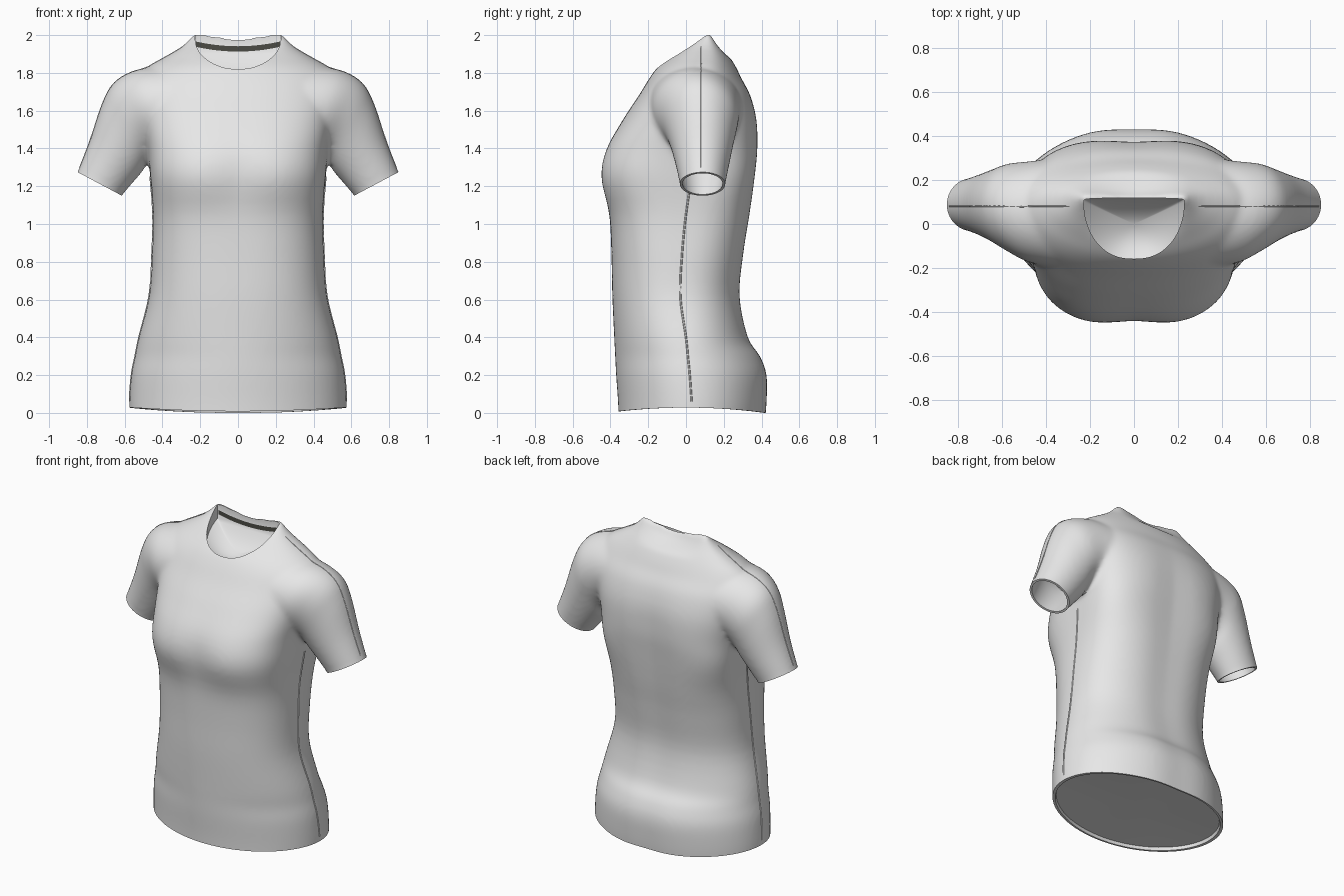
import bpy
import math
from mathutils import Vector

cube = bpy.data.objects.get("Cube")
if cube:
    bpy.data.objects.remove(cube, do_unlink=True)


def make_material(name, rgb):
    mat = bpy.data.materials.new(name)
    mat.use_nodes = True
    mat.diffuse_color = (*rgb, 1)
    mat.node_tree.nodes["Principled BSDF"].inputs["Base Color"].default_value = (*rgb, 1)
    return mat


fabric = make_material("light grey fabric", (0.8, 0.8, 0.8))
tape = make_material("dark grey tape", (0.07, 0.07, 0.06))


def resample(rows, steps):
    """Smooth curve through every row of values."""
    out = []
    for i in range(len(rows) - 1):
        quad = [rows[max(i - 1, 0)], rows[i], rows[i + 1], rows[min(i + 2, len(rows) - 1)]]
        for s in range(steps):
            t = s / steps
            out.append([b + 0.5 * t * (c - a + t * (2 * a - 5 * b + 4 * c - d + t * (3 * (b - c) + d - a)))
                        for a, b, c, d in zip(*quad)])
    return out + [rows[-1]]


def loft(rings):
    """Closed skin over rings of equal length, with fan caps."""
    n = len(rings[0])
    verts = [p for ring in rings for p in ring]
    faces = []
    for k in range(len(rings) - 1):
        for i in range(n):
            a, b = k * n + i, k * n + (i + 1) % n
            faces.append((a, b, b + n, a + n))
    for start, flip in ((0, True), ((len(rings) - 1) * n, False)):
        ring = verts[start:start + n]
        centre = len(verts)
        verts.append(sum(ring, Vector()) / n)
        for i in range(n):
            tri = (start + i, start + (i + 1) % n, centre)
            faces.append(tri[::-1] if flip else tri)
    return verts, faces


def add_mesh(name, parts, mat=None):
    verts, faces = [], []
    for v, f in parts:
        faces += [tuple(i + len(verts) for i in face) for face in f]
        verts += v
    mesh = bpy.data.meshes.new(name)
    mesh.from_pydata(verts, [], faces)
    if mat:
        mesh.materials.append(mat)
    ob = bpy.data.objects.new(name, mesh)
    bpy.context.collection.objects.link(ob)
    return ob


def power(v, e):
    return math.copysign(abs(v) ** e, v)


ANGLES = [math.tau * i / 72 for i in range(72)]

# Torso: height, half width, front y, back y, side seam y, squareness
TORSO = [
    (-0.06, 0.575, -0.355, 0.43, 0.03, 2),
    (0.06, 0.575, -0.36, 0.44, 0.03, 2),
    (0.2, 0.565, -0.37, 0.44, 0.02, 2),
    (0.3, 0.545, -0.375, 0.405, 0.01, 2),
    (0.4, 0.525, -0.38, 0.34, 0, 2.1),
    (0.62, 0.47, -0.39, 0.295, -0.03, 2.3),
    (0.85, 0.455, -0.395, 0.315, -0.02, 2.5),
    (1.05, 0.45, -0.405, 0.345, 0, 2.8),
    (1.25, 0.465, -0.435, 0.37, 0.03, 3.3),
    (1.4, 0.48, -0.415, 0.385, 0.05, 3),
    (1.55, 0.51, -0.335, 0.38, 0.07, 2.7),
    (1.68, 0.54, -0.25, 0.345, 0.08, 2.4),
    (1.77, 0.535, -0.195, 0.295, 0.08, 2.2),
    (1.83, 0.48, -0.15, 0.265, 0.09, 2.1),
    (1.88, 0.395, -0.09, 0.235, 0.1, 2.2),
    (1.94, 0.297, -0.01, 0.19, 0.11, 2.5),
    (2.01, 0.23, 0.085, 0.145, 0.12, 2.5),
]


def torso_ring(z, w, front, back, seam, square):
    ring = []
    for a in ANGLES:
        x = w * power(math.cos(a), 2 / square)
        s = power(math.sin(a), 2 / square)
        y = seam + s * ((back - seam) if s > 0 else (seam - front))
        if s < 0:   # bust
            y -= 0.018 * -s * math.exp(-((abs(x) - 0.19) ** 2 + (z - 1.25) ** 2) / 0.025)
        else:       # spine hollow
            y -= 0.014 * s * math.exp(-(x / 0.13) ** 2) * min(1, max(0, (1.8 - z) * 3))
        dip = max(0, z - 1.88) * 0.5 * max(0, 1 - (x / 0.23) ** 2)
        ring.append(Vector((x, y, z - dip)))
    return ring


# Sleeve: upper edge x z, lower edge x z, centre y, half depth
SLEEVE = [
    (0.38, 1.84, 0.29, 1.39, 0.05, 0.25),
    (0.54, 1.815, 0.40, 1.38, 0.055, 0.23),
    (0.655, 1.75, 0.465, 1.345, 0.075, 0.2),
    (0.72, 1.635, 0.505, 1.28, 0.083, 0.172),
    (0.785, 1.44, 0.56, 1.215, 0.087, 0.143),
    (0.85, 1.275, 0.615, 1.15, 0.088, 0.12),
]
CUFF_STEP = (0.023, -0.044)


def sleeve_ring(side, row, grow=0.0, push=0.0):
    tx, tz, bx, bz, yc, depth = row
    up = Vector((tx - bx, 0, tz - bz)) / 2
    mid = Vector(((tx + bx) / 2 + push * CUFF_STEP[0], yc, (tz + bz) / 2 + push * CUFF_STEP[1]))
    up *= 1 + grow / up.length
    pts = []
    for a in ANGLES:
        p = mid + up * math.cos(a) + Vector((0, (depth + grow) * math.sin(a), 0))
        pts.append(Vector((p.x * side, p.y, p.z)))
    return pts if side < 0 else pts[::-1]


parts = [loft([torso_ring(*r) for r in resample(TORSO, 4)])]
for side in (1, -1):
    rings = [sleeve_ring(side, r) for r in resample(SLEEVE, 4)]
    parts.append(loft(rings + [sleeve_ring(side, SLEEVE[-1], 0, 1)]))
shirt = add_mesh("shirt_body", parts)

# Cutters: hollow cuffs, arched hem, scooped neck
cutters = []
for side, name in ((1, "left"), (-1, "right")):
    end = SLEEVE[-1]
    rings = [sleeve_ring(side, r, -0.014) for r in resample(SLEEVE[2:], 4)[2:]]
    rings += [sleeve_ring(side, end, 0.06), sleeve_ring(side, end, 0.06, 4)]
    cutters.append(add_mesh(name + "_cuff_cutter", [loft(rings)]))


def hem_ring(scale, lift, arch=True):
    base = torso_ring(*TORSO[1])
    return [Vector((p.x * scale, (p.y - 0.03) * scale + 0.03,
                    lift + (0.028 * (1 - (p.y / 0.43) ** 2) if arch else 0))) for p in base]


cutters.append(add_mesh("hem_cutter", [loft([
    hem_ring(1.3, -0.3, False), hem_ring(1.3, 0), hem_ring(0.965, 0), hem_ring(0.955, 0.02)])]))


def neck_ring(scale, z=None):
    pts = []
    for a in ANGLES:
        s = math.sin(a)
        x = 0.228 * power(math.cos(a), 0.85)
        y = 0.1 + (0.018 * power(s, 1 - 0.7 * scale) if s > 0 else 0.258 * s)
        x, y = x * scale, 0.0 + y * scale
        floor = 1.79 + (y + 0.16) * 0.44 - 0.08 * (1 - scale ** 2)
        pts.append(Vector((x, y, floor if z is None else z)))
    return pts


cutters.append(add_mesh("neck_cutter", [loft(
    [neck_ring(s / 12) for s in range(1, 13)] + [neck_ring(1, 2.2)])]))

# Blend the parts into one skin, then trim the openings
remesh = shirt.modifiers.new("blend", 'REMESH')
remesh.mode = 'VOXEL'
remesh.voxel_size = 0.013
smooth = shirt.modifiers.new("soften", 'SMOOTH')
smooth.factor = 0.5
smooth.iterations = 14
for cutter in cutters:
    cutter.hide_render = True
    cutter.display_type = 'WIRE'
    cut = shirt.modifiers.new("trim", 'BOOLEAN')
    cut.operation = 'DIFFERENCE'
    cut.solver = 'EXACT'
    cut.object = cutter
bpy.ops.object.select_all(action='DESELECT')
shirt.select_set(True)
bpy.context.view_layer.objects.active = shirt
bpy.ops.object.convert(target='MESH')
for cutter in cutters:
    bpy.data.objects.remove(cutter, do_unlink=True)
shirt.data.materials.clear()
shirt.data.materials.append(fabric)
bpy.ops.object.shade_smooth_by_angle(angle=math.radians(40))


def add_seam(name, points, radius):
    """Thin raised seam laid on the shirt surface."""
    curve = bpy.data.curves.new(name, 'CURVE')
    curve.dimensions = '3D'
    curve.bevel_depth = radius
    curve.bevel_resolution = 1
    line = curve.splines.new('POLY')
    line.points.add(len(points) - 1)
    for point, p in zip(line.points, points):
        hit = shirt.closest_point_on_mesh(p)[1]
        point.co = (*hit, 1)
    curve.materials.append(fabric)
    bpy.context.collection.objects.link(bpy.data.objects.new(name, curve))


# Side and shoulder seams
for side, name in ((1, "left"), (-1, "right")):
    add_seam(name + "_side_seam", [Vector((side * r[1], r[4], r[0]))
                                   for r in resample(TORSO[1:9], 5)], 0.005)
    add_seam(name + "_shoulder_seam", [Vector((side * x, 0.08, z)) for x, z in resample(
        [(0.29, 1.94), (0.4, 1.88), (0.54, 1.82), (0.655, 1.75), (0.72, 1.635), (0.84, 1.3)], 5)], 0.003)

# Dark tape inside the back of the neck
verts, faces = [], []
for i in range(17):
    x = -0.222 + 0.444 * i / 16
    lift = 0.025 * (x / 0.222) ** 2
    verts += [Vector((x, 0.112, 1.913 + lift)), Vector((x, 0.112, 1.941 + lift))]
    if i:
        faces.append((2 * i - 2, 2 * i, 2 * i + 1, 2 * i - 1))
add_mesh("neck_tape", [(verts, faces)], tape)
